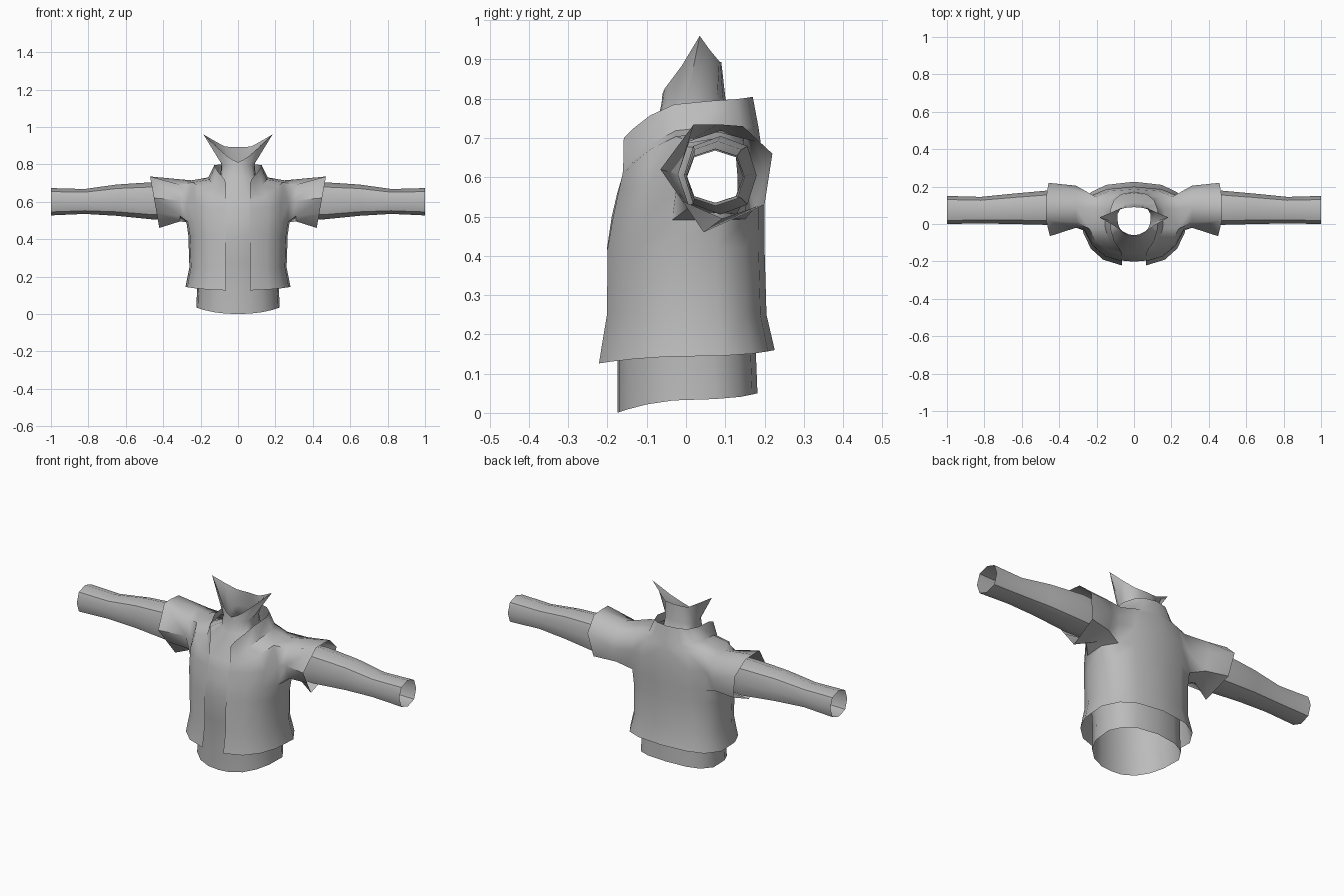
import bpy, bmesh, math

cube = bpy.data.objects.get("Cube")
if cube:
    bpy.data.objects.remove(cube, do_unlink=True)

mat = bpy.data.materials.new("plain grey cloth")
mat.use_nodes = True
GREY = (0.5, 0.5, 0.5, 1)
mat.diffuse_color = GREY
mat.node_tree.nodes["Principled BSDF"].inputs["Base Color"].default_value = GREY

# Column angles of the left half, from centre front (0) to centre back (180)
ANGLES = [math.radians(a) for a in (0, 13, 32, 52, 72, 98, 128, 152, 180)]


def soft(v, power=0.85):
    return math.copysign(abs(v) ** power, v)


def ring(zf, zs, zb, w, yf, yb):
    """Half a body section: heights at front, side and back, half width, front and back y."""
    y0 = yf + 0.63 * (yb - yf)
    pts = []
    for a in ANGLES:
        s, c = math.sin(a), math.cos(a)
        end_z, end_y = (zf, yf) if c > 0 else (zb, yb)
        x = 0 if a in (ANGLES[0], ANGLES[-1]) else w * soft(s)
        pts.append((x, y0 + (end_y - y0) * soft(abs(c)), end_z * c * c + zs * s * s))
    return pts


def oval(y0, y1, z0, z1):
    """Eight sleeve points from the bottom, round the front, to the back."""
    cy, cz, ry, rz = (y0 + y1) / 2, (z0 + z1) / 2, (y1 - y0) / 2, (z1 - z0) / 2
    return [(cy - ry * soft(math.sin(k * math.pi / 4)),
             cz - rz * soft(math.cos(k * math.pi / 4))) for k in range(8)]


def garment(name, rings, arm_row, sleeve, first_col=0):
    """Loft half a body, leave an armhole, run the sleeve out of it and mirror."""
    bm = bmesh.new()
    grid = [[bm.verts.new(p) for p in r] for r in rings]
    for r in range(len(grid) - 1):
        for c in range(first_col, 8):
            if r in (arm_row, arm_row + 1) and c in (4, 5):
                continue
            bm.faces.new((grid[r][c], grid[r][c + 1], grid[r + 1][c + 1], grid[r + 1][c]))
    # Sleeve grows from the armhole's eight edge points
    a = arm_row
    loop = [grid[r][c] for r, c in ((a, 5), (a, 4), (a + 1, 4), (a + 2, 4),
                                    (a + 2, 5), (a + 2, 6), (a + 1, 6), (a, 6))]
    for x, slope, pts in sleeve:
        new = [bm.verts.new((x + slope * (z - 0.6), y, z)) for y, z in pts]
        for k in range(8):
            j = (k + 1) % 8
            bm.faces.new((loop[k], loop[j], new[j], new[k]))
        loop = new
    bmesh.ops.delete(bm, geom=[v for v in bm.verts if not v.link_faces], context='VERTS')
    bmesh.ops.recalc_face_normals(bm, faces=bm.faces)
    mesh = bpy.data.meshes.new(name)
    bm.to_mesh(mesh)
    # Body walls must face outward
    side = min(mesh.polygons, key=lambda p: p.center.y)
    if side.normal.y > 0:
        mesh.flip_normals()
    bm.free()
    mesh.materials.append(mat)
    obj = bpy.data.objects.new(name, mesh)
    bpy.context.collection.objects.link(obj)
    mirror = obj.modifiers.new("mirror", 'MIRROR')
    mirror.use_clip = True
    mirror.merge_threshold = 0.001
    bpy.ops.object.select_all(action='DESELECT')
    obj.select_set(True)
    bpy.context.view_layer.objects.active = obj
    bpy.ops.object.modifier_apply(modifier=mirror.name)
    bpy.ops.object.shade_smooth_by_angle(angle=math.radians(50))
    return obj


# Shirt: body, neck and a flared collar with two side points
shirt_rings = [ring(*r) for r in (
    (0.0, 0.035, 0.05, 0.225, -0.175, 0.182),
    (0.14, 0.14, 0.15, 0.22, -0.175, 0.178),
    (0.28, 0.28, 0.28, 0.225, -0.184, 0.175),
    (0.42, 0.42, 0.42, 0.23, -0.201, 0.175),
    (0.50, 0.51, 0.50, 0.235, -0.189, 0.175),
    (0.56, 0.60, 0.60, 0.235, -0.175, 0.175),
    (0.61, 0.69, 0.68, 0.20, -0.16, 0.165),
    (0.73, 0.74, 0.74, 0.095, -0.075, 0.115),
    (0.79, 0.80, 0.805, 0.09, -0.062, 0.1))]
shirt_rings.append([
    (0, -0.06, 0.812), (0.03, -0.055, 0.825), (0.06, -0.04, 0.845),
    (0.105, -0.01, 0.885), (0.185, 0.035, 0.96), (0.125, 0.06, 0.925),
    (0.07, 0.085, 0.895), (0.035, 0.088, 0.893), (0, 0.09, 0.893)])
shirt_sleeve = [
    (0.30, 0, oval(0.0, 0.165, 0.51, 0.70)),
    (0.45, 0, oval(-0.005, 0.18, 0.505, 0.705)),
    (0.65, 0, oval(0.0, 0.162, 0.525, 0.692)),
    (0.82, 0, oval(0.003, 0.145, 0.535, 0.668)),
    (1.00, 0, oval(0.0, 0.15, 0.527, 0.673))]
garment("shirt", shirt_rings, 4, shirt_sleeve)

# Jacket: open front, standing collar and short flared sleeves
jacket_rings = [ring(*r) for r in (
    (0.125, 0.145, 0.16, 0.283, -0.228, 0.226),
    (0.25, 0.25, 0.25, 0.262, -0.207, 0.205),
    (0.42, 0.42, 0.42, 0.268, -0.205, 0.20),
    (0.50, 0.49, 0.50, 0.278, -0.191, 0.20),
    (0.56, 0.60, 0.60, 0.28, -0.177, 0.20),
    (0.60, 0.715, 0.69, 0.25, -0.167, 0.19),
    (0.612, 0.73, 0.725, 0.16, -0.165, 0.185),
    (0.695, 0.795, 0.805, 0.128, -0.163, 0.17))]
for r in jacket_rings:  # straight front edges
    r[1] = (0.064, r[1][1], r[1][2])
cuff = [(0.045, 0.46), (-0.01, 0.54), (-0.065, 0.62), (0.02, 0.735),
        (0.08, 0.735), (0.145, 0.73), (0.22, 0.66), (0.20, 0.53)]
jacket_sleeve = [(0.31, 0, oval(-0.02, 0.205, 0.495, 0.72)), (0.446, 0.18, cuff)]
garment("jacket", jacket_rings, 3, jacket_sleeve, first_col=1)
